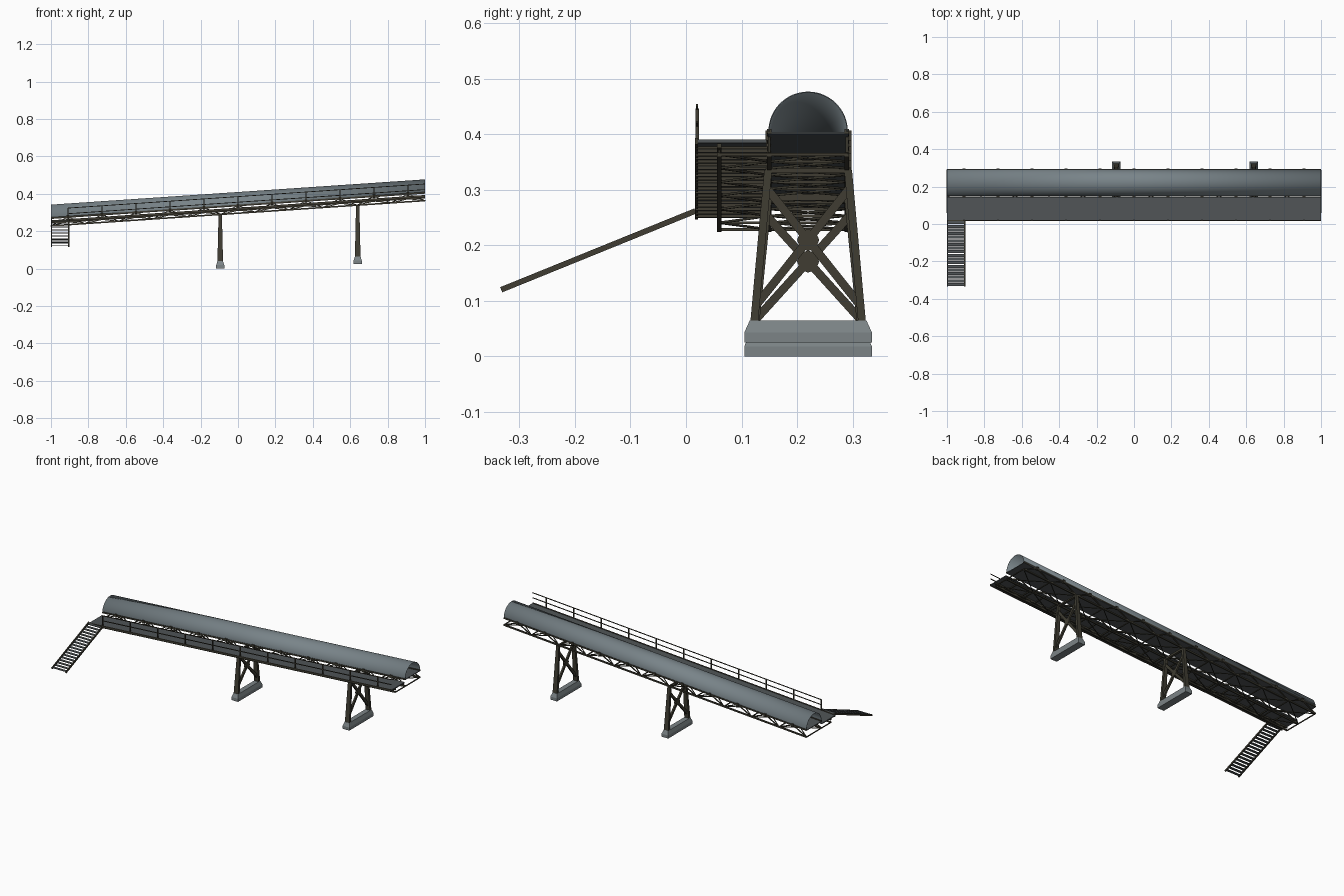
import bpy, bmesh, math
from mathutils import Vector, Matrix

if "Cube" in bpy.data.objects:
    bpy.data.objects.remove(bpy.data.objects["Cube"], do_unlink=True)

SLOPE = 0.0675
BAYS = 11
PITCH = 2 / BAYS


def material(name, color):
    m = bpy.data.materials.new(name)
    m.use_nodes = True
    m.diffuse_color = (*color, 1)
    m.node_tree.nodes["Principled BSDF"].inputs["Base Color"].default_value = (*color, 1)
    return m


STEEL = material("dark olive steel", (0.05, 0.046, 0.032))
SHEET = material("blue grey sheet", (0.19, 0.23, 0.25))
DECK = material("dark grey deck", (0.08, 0.09, 0.095))
CONCRETE = material("grey concrete", (0.2, 0.23, 0.24))


def finish(name, bm, mat):
    bmesh.ops.recalc_face_normals(bm, faces=bm.faces)
    mesh = bpy.data.meshes.new(name)
    bm.to_mesh(mesh)
    bm.free()
    mesh.materials.append(mat)
    ob = bpy.data.objects.new(name, mesh)
    bpy.context.collection.objects.link(ob)
    return ob


def bar(bm, a, b, w, h):
    """Box from a to b; w is its horizontal width, h its other width."""
    a, b = Vector(a), Vector(b)
    d = (b - a).normalized()
    side = Vector((1, 0, 0)) if abs(d.z) > 0.99 else d.cross(Vector((0, 0, 1))).normalized()
    up = side.cross(d)
    rot = Matrix((side, up, d)).transposed().to_4x4()
    size = Matrix.Diagonal((w, h, (b - a).length, 1))
    bmesh.ops.create_cube(bm, size=1, matrix=Matrix.Translation((a + b) / 2) @ rot @ size)


def on(x, y, z):
    """Point on the inclined bridge; z is the height at mid length."""
    return (x, y, z + SLOPE * x)


def long_bar(bm, y, z, w, h, x0=-1, x1=1):
    bar(bm, on(x0, y, z), on(x1, y, z), w, h)


edges = [-1 + PITCH * i for i in range(BAYS + 1)]
centres = [e + PITCH / 2 for e in edges[:-1]]
LOW, TOP, WALK = 0.296, 0.338, 0.32

# Lattice trusses: two carry the conveyor, one the walkway
for name, y, top in (("back_truss", 0.29, TOP), ("middle_truss", 0.15, TOP),
                     ("front_truss", 0.06, WALK - 0.008)):
    bm = bmesh.new()
    long_bar(bm, y, LOW, 0.008, 0.008)
    long_bar(bm, y, top, 0.008, 0.008)
    for e, c in zip(edges, centres):
        bar(bm, on(e, y, LOW), on(c, y, top), 0.005, 0.005)
        bar(bm, on(c, y, top), on(e + PITCH, y, LOW), 0.005, 0.005)
    finish(name, bm, STEEL)

# Horizontal bracing between the bottom chords
bm = bmesh.new()
for e in edges:
    bar(bm, on(e, 0.06, LOW), on(e, 0.29, LOW), 0.005, 0.005)
for i, e in enumerate(edges[:-1]):
    f = e + PITCH
    bar(bm, on(e, 0.15, LOW), on(f, 0.29, LOW), 0.004, 0.004)
    bar(bm, on(e, 0.29, LOW), on(f, 0.15, LOW), 0.004, 0.004)
    a, b = (0.06, 0.15) if i % 2 else (0.15, 0.06)
    bar(bm, on(e, a, LOW), on(f, b, LOW), 0.004, 0.004)
finish("bottom_bracing", bm, STEEL)

# Conveyor floor with edge brackets
bm = bmesh.new()
long_bar(bm, 0.22, TOP - 0.003, 0.145, 0.004)
finish("conveyor_floor", bm, DECK)
bm = bmesh.new()
for c in centres:
    for y in (0.148, 0.293):
        bar(bm, on(c, y, TOP - 0.01), on(c, y, TOP + 0.008), 0.014, 0.01)
finish("cover_brackets", bm, STEEL)

# Half-round cover, an open shell
bm = bmesh.new()
arc = [math.pi * i / 32 for i in range(33)]
rows = [[bm.verts.new(on(x, 0.22 + 0.0715 * math.cos(t), TOP + 0.0715 * math.sin(t)))
         for t in arc] for x in (-1, 1)]
for i in range(32):
    bm.faces.new((rows[0][i], rows[1][i], rows[1][i + 1], rows[0][i + 1]))
cover = finish("conveyor_cover", bm, SHEET)
solid = cover.modifiers.new("thickness", "SOLIDIFY")
solid.thickness = 0.002
bpy.context.view_layer.objects.active = cover
cover.select_set(True)
bpy.ops.object.shade_smooth_by_angle(angle=math.radians(40))

# Walkway deck, joists and edge beam
bm = bmesh.new()
long_bar(bm, 0.081, WALK, 0.128, 0.006)
finish("walkway_deck", bm, DECK)
bm = bmesh.new()
long_bar(bm, 0.019, WALK, 0.006, 0.012)
for x in edges[1:-1] + centres:
    bar(bm, on(x, 0.017, WALK - 0.005), on(x, 0.147, WALK - 0.005), 0.006, 0.006)
finish("walkway_joists", bm, STEEL)

# Handrail
bm = bmesh.new()
RAIL = WALK + 0.065
for z in (RAIL, WALK + 0.035):
    long_bar(bm, 0.02, z, 0.004, 0.004, centres[0], 1)
for c in centres:
    bar(bm, on(c, 0.02, WALK), on(c, 0.02, RAIL), 0.006, 0.006)
finish("handrail", bm, STEEL)

# Stairs down from the low end
HEAD, FOOT = Vector((0, 0.017, 0.262)), Vector((0, -0.333, 0.12))
bm = bmesh.new()
for x in (-0.997, -0.905):
    off = Vector((x, 0, 0))
    bar(bm, HEAD + off, FOOT + off, 0.006, 0.01)
finish("stair_stringers", bm, STEEL)
bm = bmesh.new()
STEPS = 18
for i in range(STEPS):
    p = HEAD.lerp(FOOT, (i + 0.5) / STEPS)
    bar(bm, (-0.997, p.y, p.z), (-0.905, p.y, p.z), 0.016, 0.003)
finish("stair_treads", bm, DECK)

# Trestle supports on chamfered footings
for name, x, base in (("low", -0.095, 0.0), ("high", 0.64, 0.025)):
    top = LOW + SLOPE * x - 0.003
    bm = bmesh.new()
    rings = []
    for z, hx, hy in ((0, 0.022, 0.115), (0.018, 0.022, 0.115), (0.04, 0.015, 0.105)):
        rings.append([bm.verts.new((x + sx * hx, 0.22 + sy * hy, base + z))
                      for sx, sy in ((-1, -1), (1, -1), (1, 1), (-1, 1))])
    bm.faces.new(rings[0])
    bm.faces.new(rings[-1])
    for a, b in zip(rings, rings[1:]):
        for i in range(4):
            j = (i + 1) % 4
            bm.faces.new((a[i], a[j], b[j], b[i]))
    finish(name + "_footing", bm, CONCRETE)

    bm = bmesh.new()
    foot = base + 0.038
    for s in (-1, 1):
        # tapered leg
        r = [[bm.verts.new((x + a * w, 0.22 + s * off + b * 0.007, z))
              for a, b in ((-1, -1), (1, -1), (1, 1), (-1, 1))]
             for w, off, z in ((0.015, 0.097, foot), (0.009, 0.072, top))]
        bm.faces.new(r[0])
        bm.faces.new(r[1])
        for i in range(4):
            j = (i + 1) % 4
            bm.faces.new((r[0][i], r[0][j], r[1][j], r[1][i]))
        # diagonal brace
        bar(bm, (x, 0.22 - s * 0.093, foot + 0.03), (x, 0.22 + s * 0.073, top - 0.035), 0.01, 0.015)
    # cross plate and cap beam
    mid = foot + 0.03 + (top - foot - 0.065) * 0.56
    spin = Matrix.Translation((x, 0.22, mid)) @ Matrix.Rotation(math.pi / 2, 4, "Y")
    bmesh.ops.create_cone(bm, cap_ends=True, segments=8, radius1=0.02, radius2=0.02,
                          depth=0.012, matrix=spin)
    bar(bm, (x, 0.143, top - 0.002), (x, 0.297, top - 0.002), 0.014, 0.008)
    finish(name + "_trestle", bm, STEEL)
